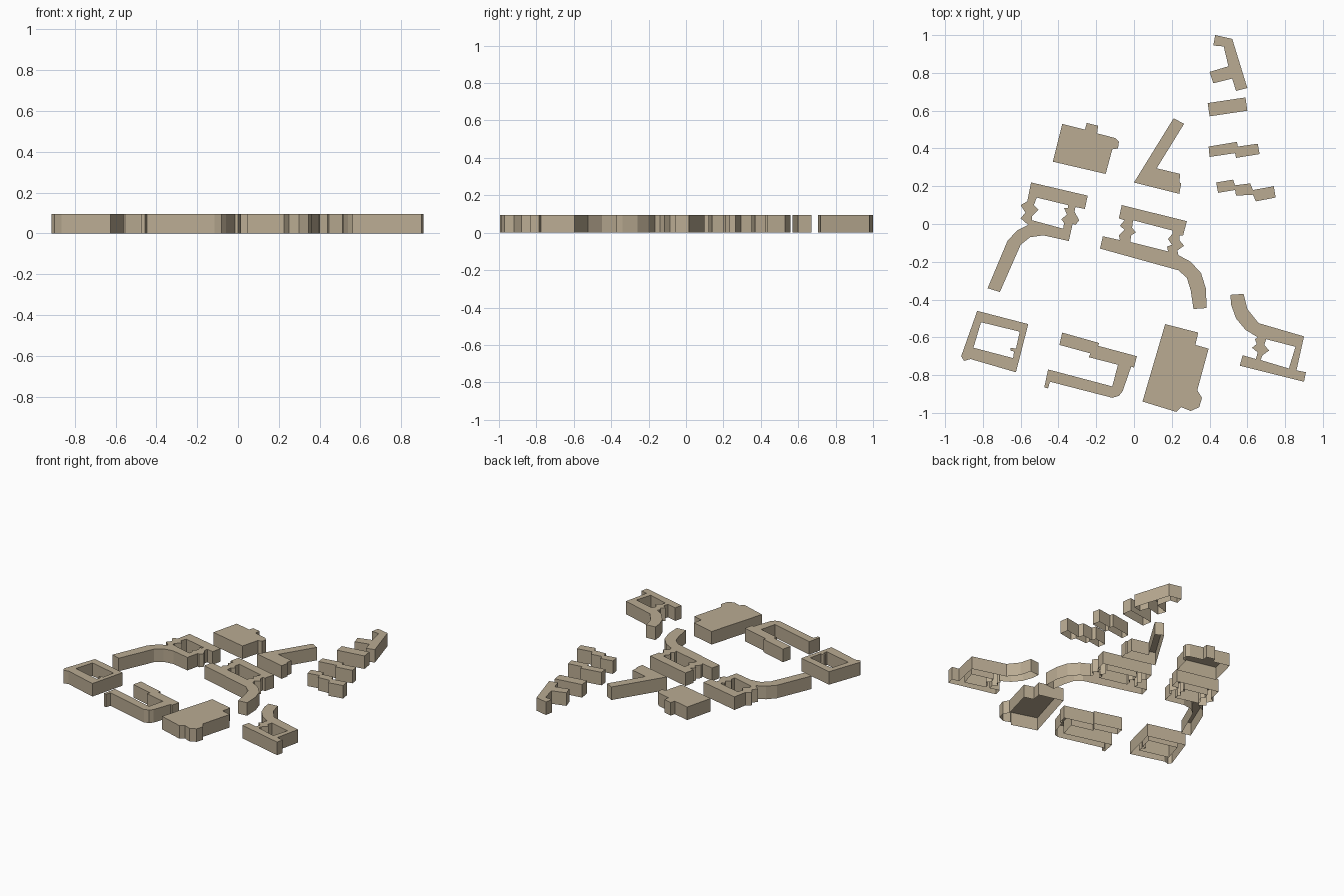
import bpy, bmesh
from mathutils import Vector
from mathutils.geometry import tessellate_polygon

HEIGHT = 0.095
tan = bpy.data.materials.new("tan_wall")
tan.diffuse_color = (0.49, 0.41, 0.29, 1)


def building(name, outline, courtyard=None):
    """Flat roof over an outline (optional courtyard hole), walls down to z=0, open base."""
    loops = [[Vector((x, y, HEIGHT)) for x, y in lp] for lp in (outline, courtyard) if lp]
    bm = bmesh.new()
    rings = [[bm.verts.new(p) for p in lp] for lp in loops]
    roof = [v for ring in rings for v in ring]
    for tri in tessellate_polygon(loops):
        f = bm.faces.new([roof[i] for i in tri])
        f.normal_update()
        if f.normal.z < 0:
            f.normal_flip()
    for k, ring in enumerate(rings):
        low = [bm.verts.new((v.co.x, v.co.y, 0)) for v in ring]
        n = len(ring)
        area = sum(ring[i - 1].co.x * ring[i].co.y - ring[i].co.x * ring[i - 1].co.y for i in range(n))
        for i in range(n):
            j = (i + 1) % n
            f = bm.faces.new((low[i], low[j], ring[j], ring[i]))
            if (area > 0) == (k == 1):   # outer walls face out, courtyard walls face in
                f.normal_flip()
    me = bpy.data.meshes.new(name)
    bm.to_mesh(me)
    bm.free()
    me.materials.append(tan)
    bpy.context.collection.objects.link(bpy.data.objects.new(name, me))


# North-east row of small blocks
building("bracket_block", [(.43, 1), (.52, .98), (.60, .72), (.54, .705), (.52, .77), (.42, .745),
                           (.40, .805), (.50, .835), (.475, .94), (.42, .945)])
building("slab_block", [(.39, .64), (.59, .67), (.60, .60), (.40, .57)])
building("double_step_block", [(.395, .41), (.545, .435), (.55, .41), (.655, .425), (.665, .37),
                               (.54, .35), (.535, .375), (.40, .355)])
building("triple_step_block", [(.435, .22), (.525, .235), (.535, .205), (.615, .215), (.63, .18), (.74, .20),
                               (.75, .14), (.645, .12), (.63, .155), (.54, .15), (.535, .18), (.445, .165)])

# Angled wing and halls
building("angled_wing", [(.21, .56), (.265, .53), (.12, .295), (.245, .265), (.24, .22), (.25, .215),
                         (.24, .16), (0, .22)])
building("north_hall", [(-.38, .53), (-.26, .50), (-.25, .535), (-.19, .52), (-.195, .48), (-.10, .455),
                        (-.08, .435), (-.085, .40), (-.115, .395), (-.15, .265), (-.43, .33)])
building("south_hall", [(.165, -.53), (.34, -.575), (.325, -.64), (.395, -.66), (.335, -.88), (.36, -.92),
                        (.345, -.97), (.30, -.99), (.25, -.97), (.225, -.995), (.045, -.94)])

# Courtyard buildings with curved tails
building("west_court",
         [(-.545, .22), (-.245, .15), (-.26, .08), (-.31, .09), (-.315, .065), (-.29, .02), (-.31, -.005),
          (-.325, 0), (-.345, -.09), (-.48, -.06), (-.55, -.07), (-.60, -.11), (-.71, -.36), (-.775, -.34),
          (-.67, -.09), (-.62, -.035), (-.56, -.005), (-.60, .03), (-.575, .06), (-.60, .10), (-.565, .12)],
         [(-.515, .14), (-.35, .10), (-.35, .085), (-.37, .085), (-.355, .05), (-.385, .025), (-.37, .005),
          (-.375, -.025), (-.54, .02), (-.54, .04), (-.505, .075), (-.53, .10)])
building("centre_court",
         [(-.065, .10), (.28, .015), (.26, -.06), (.24, -.06), (.24, -.085), (.265, -.115), (.23, -.14),
          (.235, -.165), (.30, -.20), (.355, -.26), (.38, -.34), (.385, -.445), (.315, -.45), (.30, -.35),
          (.28, -.285), (.235, -.245), (-.18, -.13), (-.165, -.065), (-.075, -.085), (-.08, -.06),
          (-.05, -.03), (-.075, -.01), (-.05, .02), (-.08, .03)],
         [(-.005, .02), (.205, -.035), (.205, -.05), (.18, -.08), (.20, -.11), (.175, -.12), (.18, -.145),
          (-.02, -.095), (-.015, -.06), (.01, -.045), (-.01, -.02)])
building("east_court",
         [(.51, -.375), (.58, -.37), (.60, -.45), (.66, -.525), (.90, -.595), (.86, -.775), (.91, -.785),
          (.90, -.835), (.56, -.75), (.575, -.695), (.645, -.715), (.655, -.68), (.625, -.655),
          (.65, -.635), (.64, -.61), (.655, -.60), (.59, -.56), (.54, -.50), (.515, -.43)],
         [(.70, -.61), (.855, -.65), (.82, -.765), (.67, -.72), (.68, -.695), (.715, -.67), (.69, -.64)])

# South-west buildings
building("horseshoe_block",
         [(-.38, -.575), (-.185, -.63), (-.19, -.645), (.015, -.70), (0, -.76), (-.015, -.755), (-.06, -.885),
          (-.08, -.91), (-.115, -.92), (-.445, -.835), (-.455, -.87), (-.475, -.865), (-.455, -.77),
          (-.115, -.86), (-.085, -.745), (-.24, -.705), (-.23, -.685), (-.395, -.64)])
building("southwest_court",
         [(-.83, -.46), (-.56, -.53), (-.625, -.785), (-.865, -.715), (-.90, -.725), (-.915, -.70)],
         [(-.81, -.52), (-.605, -.57), (-.625, -.66), (-.655, -.655), (-.655, -.67), (-.635, -.675),
          (-.64, -.71), (-.85, -.655)])
